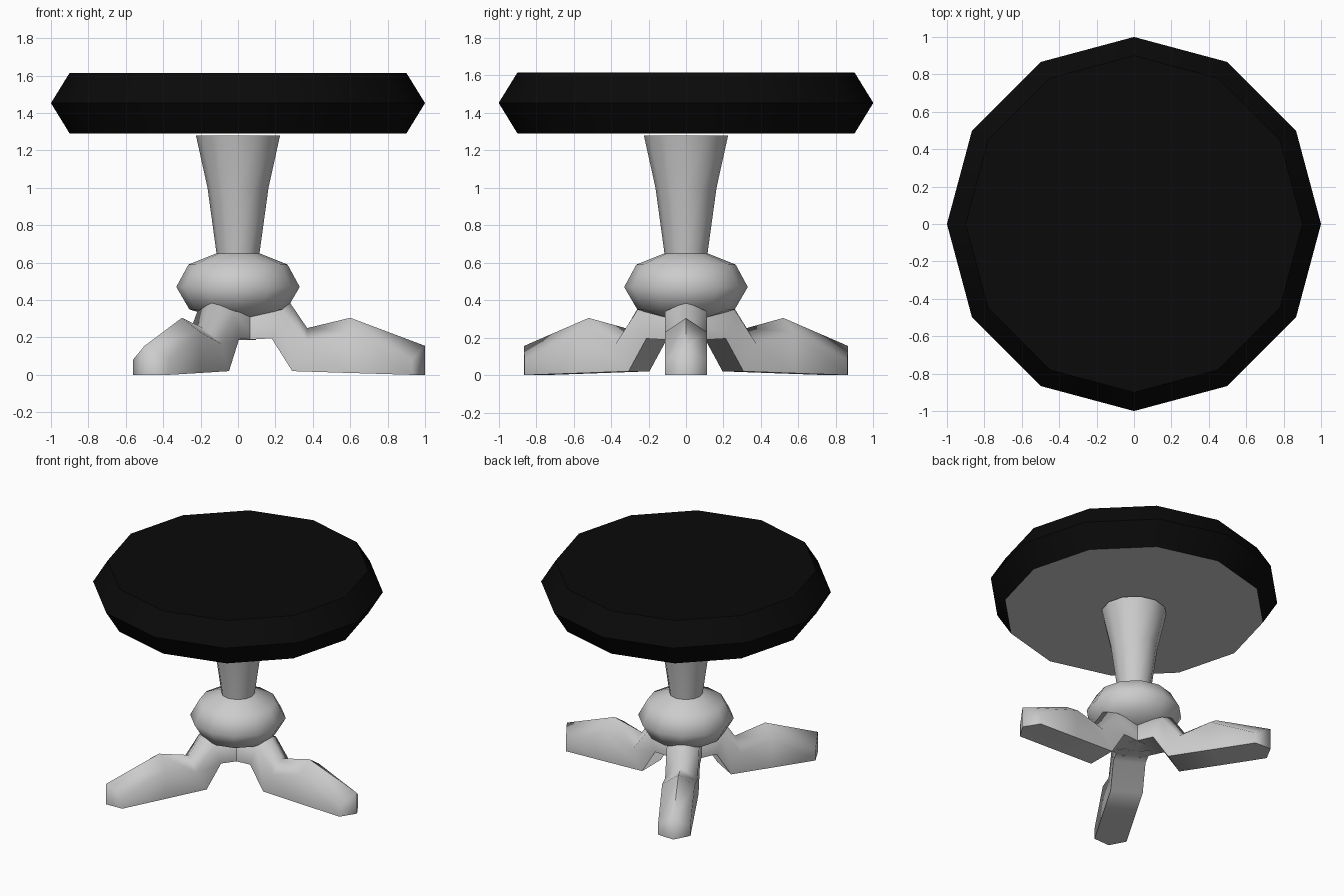
import bpy, bmesh
from math import cos, sin, pi, radians

if "Cube" in bpy.data.objects:
    bpy.data.objects.remove(bpy.data.objects["Cube"])

def finish(bm, name, angle=65):
    bmesh.ops.recalc_face_normals(bm, faces=bm.faces)
    me = bpy.data.meshes.new(name)
    bm.to_mesh(me)
    bm.free()
    ob = bpy.data.objects.new(name, me)
    bpy.context.collection.objects.link(ob)
    bpy.ops.object.select_all(action='DESELECT')
    ob.select_set(True)
    bpy.context.view_layer.objects.active = ob
    bpy.ops.object.shade_smooth_by_angle(angle=radians(angle))
    return ob

def skin(bm, rings):
    # bridges consecutive closed rings of points with quads
    vs = [[bm.verts.new(p) for p in r] for r in rings]
    n = len(vs[0])
    for a, b in zip(vs, vs[1:]):
        for i in range(n):
            j = (i + 1) % n
            bm.faces.new((a[i], a[j], b[j], b[i]))
    return vs

def lathe(name, profile, cap_bottom=True, n=12, angle=65):
    bm = bmesh.new()
    vs = skin(bm, [[(r * cos(2 * pi * i / n), r * sin(2 * pi * i / n), z)
                    for i in range(n)] for r, z in profile])
    bm.faces.new(vs[-1])
    if cap_bottom:
        bm.faces.new(vs[0])
    return finish(bm, name, angle)

# black cushion, open where the grey base closes it
seat = lathe("seat", [(0.9, 1.29), (1.0, 1.453), (0.9, 1.615)], cap_bottom=False, angle=40)
black = bpy.data.materials.new("black_cushion")
black.diffuse_color = (0.003, 0.003, 0.003, 1)
black.use_nodes = True
black.node_tree.nodes["Principled BSDF"].inputs["Base Color"].default_value = black.diffuse_color
seat.data.materials.append(black)

# grey underside
bm = bmesh.new()
bmesh.ops.create_circle(bm, segments=12, radius=0.9, cap_ends=True)
for v in bm.verts:
    v.co.z = 1.29
for f in bm.faces:
    f.normal_update()
    if f.normal.z > 0:
        f.normal_flip()
me = bpy.data.meshes.new("seat_base")
bm.to_mesh(me)
bm.free()
bpy.context.collection.objects.link(bpy.data.objects.new("seat_base", me))

# flared column with bulb
lathe("column", [(0.10, 0.30), (0.26, 0.35), (0.33, 0.47), (0.265, 0.59),
                 (0.115, 0.65), (0.163, 1.0), (0.225, 1.28)])

# three legs: each station gives (distance, height) of
# bottom centre, bottom edge, side edge and top ridge
STATIONS = [
    ((0.00, 0.185), (0.00, 0.185), (0.00, 0.32), (0.00, 0.38)),
    ((0.18, 0.195), (0.18, 0.195), (0.24, 0.34), (0.275, 0.39)),
    ((0.29, 0.02), (0.29, 0.02), (0.37, 0.165), (0.37, 0.25)),
    ((0.60, 0.01), (0.60, 0.01), (0.60, 0.23), (0.60, 0.305)),
    ((1.00, 0.00), (0.93, 0.00), (0.93, 0.08), (1.00, 0.155)),
]
W = 0.112
for k in range(3):
    c, s = cos(2 * pi * k / 3), sin(2 * pi * k / 3)
    rings = []
    for mid, low, side, top in STATIONS:
        pts = [(mid, 0), (low, W), (side, W), (top, 0), (side, -W), (low, -W)]
        rings.append([(c * r - s * y, s * r + c * y, z) for (r, z), y in pts])
    bm = bmesh.new()
    vs = skin(bm, rings)
    bm.faces.new(vs[0])
    # two-sided pointed toe
    t = vs[-1]
    bm.faces.new(t[0:4])
    bm.faces.new((t[0], t[3], t[4], t[5]))
    finish(bm, f"leg_{k + 1}")
